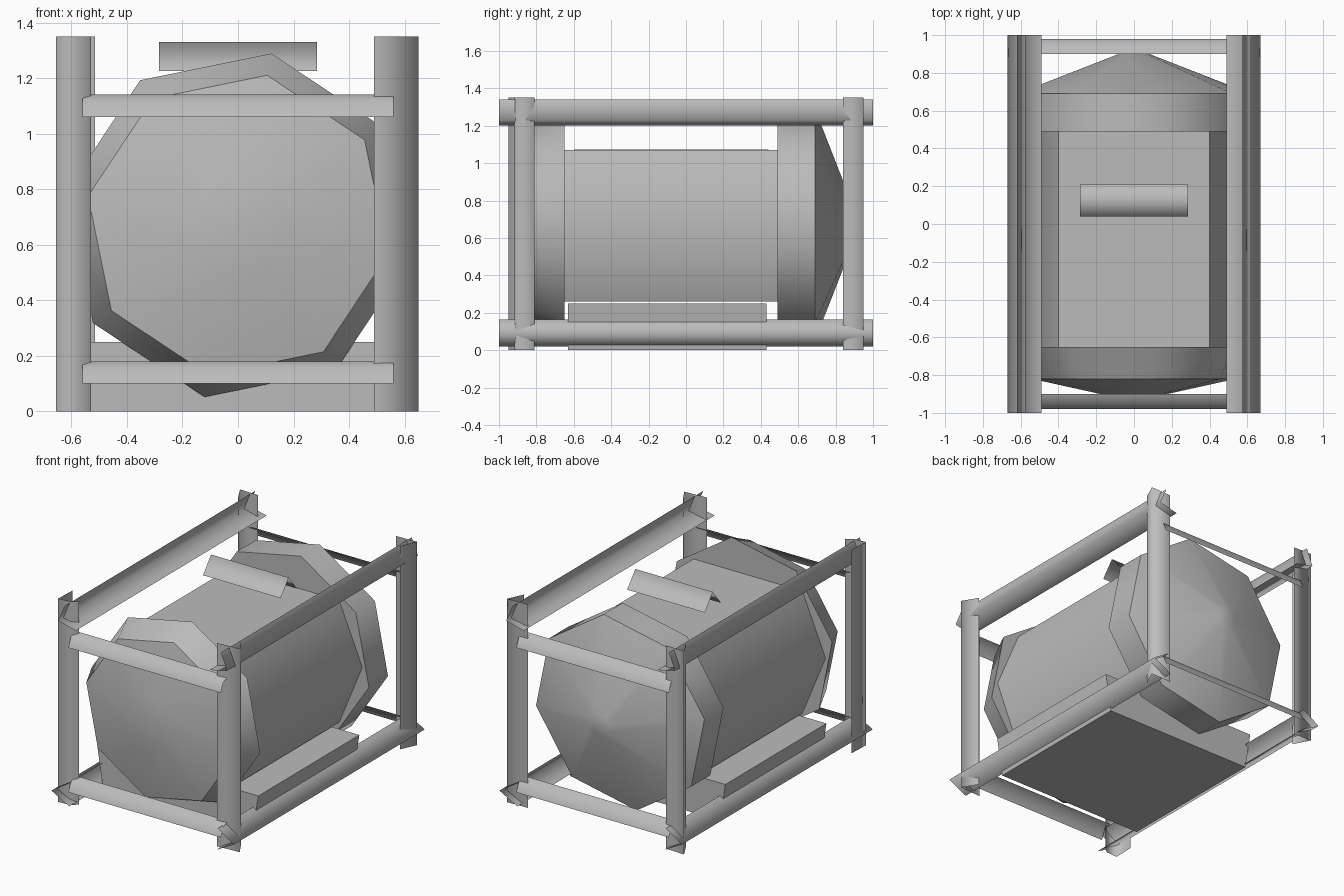
import bpy, bmesh
from math import cos, sin, radians

old = bpy.data.objects.get("Cube")
if old:
    bpy.data.objects.remove(old)

grey = bpy.data.materials.new("plain_grey")
grey.use_nodes = True
GREY = (0.5, 0.5, 0.5, 1)
grey.diffuse_color = GREY
grey.node_tree.nodes["Principled BSDF"].inputs["Base Color"].default_value = GREY


def loft(name, rings, closed=True, smooth=None):
    """Skin equal-length point rings; smooth is the sharp-edge angle."""
    bm = bmesh.new()
    rows = [[bm.verts.new(p) for p in ring] for ring in rings]
    n = len(rows[0])
    for a, b in zip(rows, rows[1:]):
        for i in range(n if closed else n - 1):
            j = (i + 1) % n
            bm.faces.new((a[i], a[j], b[j], b[i]))
    if closed:
        bm.faces.new(rows[0])
        bm.faces.new(rows[-1])
    bmesh.ops.recalc_face_normals(bm, faces=bm.faces)
    mesh = bpy.data.meshes.new(name)
    bm.to_mesh(mesh)
    bm.free()
    mesh.materials.append(grey)
    obj = bpy.data.objects.new(name, mesh)
    bpy.context.collection.objects.link(obj)
    if smooth:
        bpy.ops.object.select_all(action='DESELECT')
        obj.select_set(True)
        bpy.context.view_layer.objects.active = obj
        bpy.ops.object.shade_smooth_by_angle(angle=radians(smooth))


def along(axis, section, start, end):
    """Two rings of a 2D section placed at both ends of one axis."""
    place = {'x': lambda t, a, b: (t, a, b),
             'y': lambda t, a, b: (a, t, b),
             'z': lambda t, a, b: (a, b, t)}[axis]
    return [[place(t, a, b) for a, b in section] for t in (start, end)]


def strip(name, axis, section, start, end):
    """Open folded strip with soft shading."""
    loft(name, along(axis, section, start, end), closed=False, smooth=180)


CENTRE = 0.67


def octagon(y, r):
    return [(r * cos(radians(79 + 45 * k)), y, CENTRE + r * sin(radians(79 + 45 * k)))
            for k in range(8)]


# Tank body: six-sided barrel with a flat top
barrel = [(0.4, 1.07), (0.57, CENTRE), (0.4, 0.26),
          (-0.4, 0.26), (-0.57, CENTRE), (-0.4, 1.07)]
loft("tank_body", along('y', barrel, -0.67, 0.51), smooth=50)

# Thin panel on the flat top
panel = [(-0.345, 1.068), (0.345, 1.068), (0.345, 1.072), (-0.345, 1.072)]
loft("top_panel", along('y', panel, -0.6, 0.44))

# Eight-sided end rings with shallow front dome and pointed rear dome
loft("front_end", [octagon(-0.65, 0.63), octagon(-0.82, 0.55), octagon(-0.9, 0.18)],
     smooth=48)
loft("rear_end", [octagon(0.49, 0.63), octagon(0.69, 0.63), octagon(0.905, 0.07)],
     smooth=48)

# Saddle block under the tank
saddle = [(-0.55, 0.0), (0.55, 0.0), (0.59, 0.25), (-0.59, 0.25)]
loft("saddle", along('y', saddle, -0.63, 0.43))

# Handle over the tank
strip("top_handle", 'x', [(0.04, 1.225), (0.125, 1.33), (0.21, 1.225)], -0.285, 0.285)

# Long rails, mirrored side to side
top_rail = [(0.575, 1.34), (0.62, 1.23), (0.49, 1.2)]
bottom_rail = [(0.55, 0.165), (0.67, 0.09), (0.54, 0.02)]
for side, sx in (("left", 1), ("right", -1)):
    for name, section in (("top_rail", top_rail), ("bottom_rail", bottom_rail)):
        strip(f"{side}_{name}", 'y', [(sx * a, b) for a, b in section], -1, 1)

# Corner posts, each folded around its outer corner
posts = {
    "front_right": [(-0.53, -0.91), (-0.57, -0.945), (-0.655, -0.95), (-0.65, -0.81)],
    "front_left": [(0.49, -0.92), (0.65, -0.91), (0.59, -0.81)],
    "rear_right": [(-0.515, 0.945), (-0.65, 0.95), (-0.59, 0.84)],
    "rear_left": [(0.5, 0.945), (0.65, 0.95), (0.6, 0.84)],
}
for corner, section in posts.items():
    strip(f"{corner}_post", 'z', section, 0, 1.35)

# Cross bars folded over their outer upper edge
for end, sy in (("front", -1), ("rear", 1)):
    for level, z in (("lower", 0.10), ("upper", 1.06)):
        bar = [(sy * 0.98, z), (sy * 0.955, z + 0.06), (sy * 0.9, z + 0.08)]
        strip(f"{end}_{level}_bar", 'x', bar, -0.56, 0.56)
